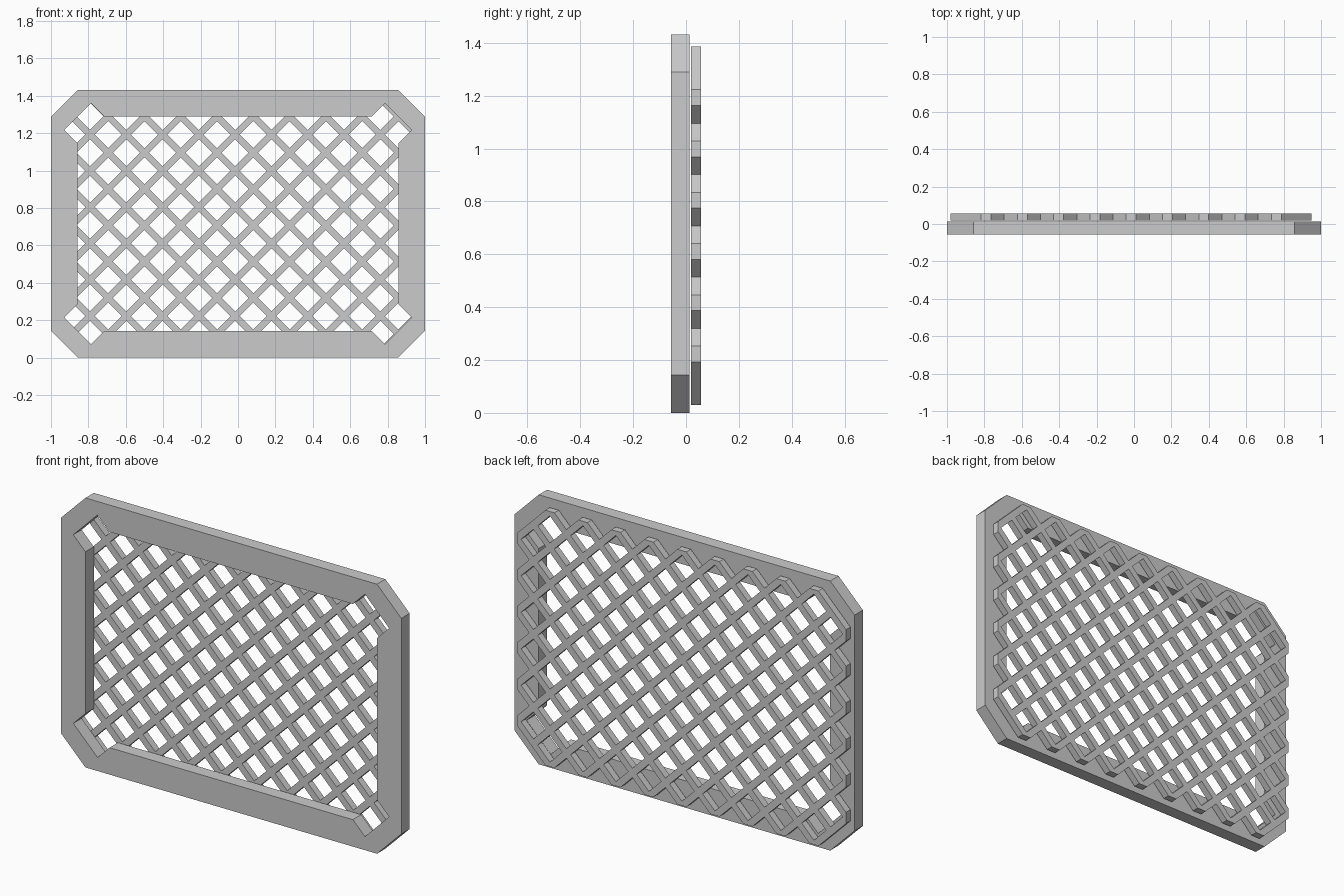
import bpy, bmesh
from mathutils import Vector

if "Cube" in bpy.data.objects:
    bpy.data.objects.remove(bpy.data.objects["Cube"])


def finish(name, bm, faces, depth):
    """Extrude flat faces backwards along y and make an object."""
    ext = bmesh.ops.extrude_face_region(bm, geom=faces)
    verts = [g for g in ext["geom"] if isinstance(g, bmesh.types.BMVert)]
    bmesh.ops.translate(bm, verts=verts, vec=(0, depth, 0))
    bmesh.ops.recalc_face_normals(bm, faces=bm.faces[:])
    mesh = bpy.data.meshes.new(name)
    bm.to_mesh(mesh)
    bm.free()
    obj = bpy.data.objects.new(name, mesh)
    bpy.context.collection.objects.link(obj)
    return obj


def ring(corner):
    """Mirror the points of the top right corner into a closed outline."""
    tr = list(corner)
    br = [(x, -z) for x, z in reversed(tr)]
    bl = [(-x, -z) for x, z in tr]
    tl = [(-x, z) for x, z in reversed(tr)]
    return tr + br + bl + tl


# Octagonal frame with an opening notched at each corner
MID_Z = 0.716
bm = bmesh.new()
outlines = (
    ring([(0.857, 0.716), (1.0, 0.573)]),
    ring([(0.715, 0.573), (0.786, 0.644), (0.928, 0.501), (0.857, 0.43)]),
)
for outline in outlines:
    vs = [bm.verts.new((x, -0.057, z + MID_Z)) for x, z in outline]
    for a, b in zip(vs, vs[1:] + vs[:1]):
        bm.edges.new((a, b))
bmesh.ops.triangle_fill(bm, use_beauty=True, use_dissolve=False, edges=bm.edges[:])
finish("frame", bm, bm.faces[:], 0.07)

# Diagonal lattice: u = x + z and v = x - z, even strips are bars, odd ones gaps
PITCH, HALF, BARS = 0.194, 0.025, 16
U0, V0 = -0.7625, -2.1775


def strips(start):
    return [start + i * PITCH + s * HALF for i in range(BARS) for s in (-1, 1)]


us, vs = strips(U0), strips(V0)
bm = bmesh.new()
grid = [[bm.verts.new(((u + v) / 2, 0.019, (u - v) / 2)) for v in vs] for u in us]
for i in range(len(us) - 1):
    for j in range(len(vs) - 1):
        if i % 2 and j % 2:
            continue
        bm.faces.new((grid[i][j], grid[i + 1][j], grid[i + 1][j + 1], grid[i][j + 1]))

# Trim the lattice to its rectangle
for co, no in (((-0.98, 0, 0), (-1, 0, 0)), ((0.95, 0, 0), (1, 0, 0)),
               ((0, 0, 0.03), (0, 0, -1)), ((0, 0, 1.385), (0, 0, 1))):
    bmesh.ops.bisect_plane(bm, geom=bm.verts[:] + bm.edges[:] + bm.faces[:],
                           plane_co=Vector(co), plane_no=Vector(no), clear_outer=True)
finish("lattice", bm, bm.faces[:], 0.037)
